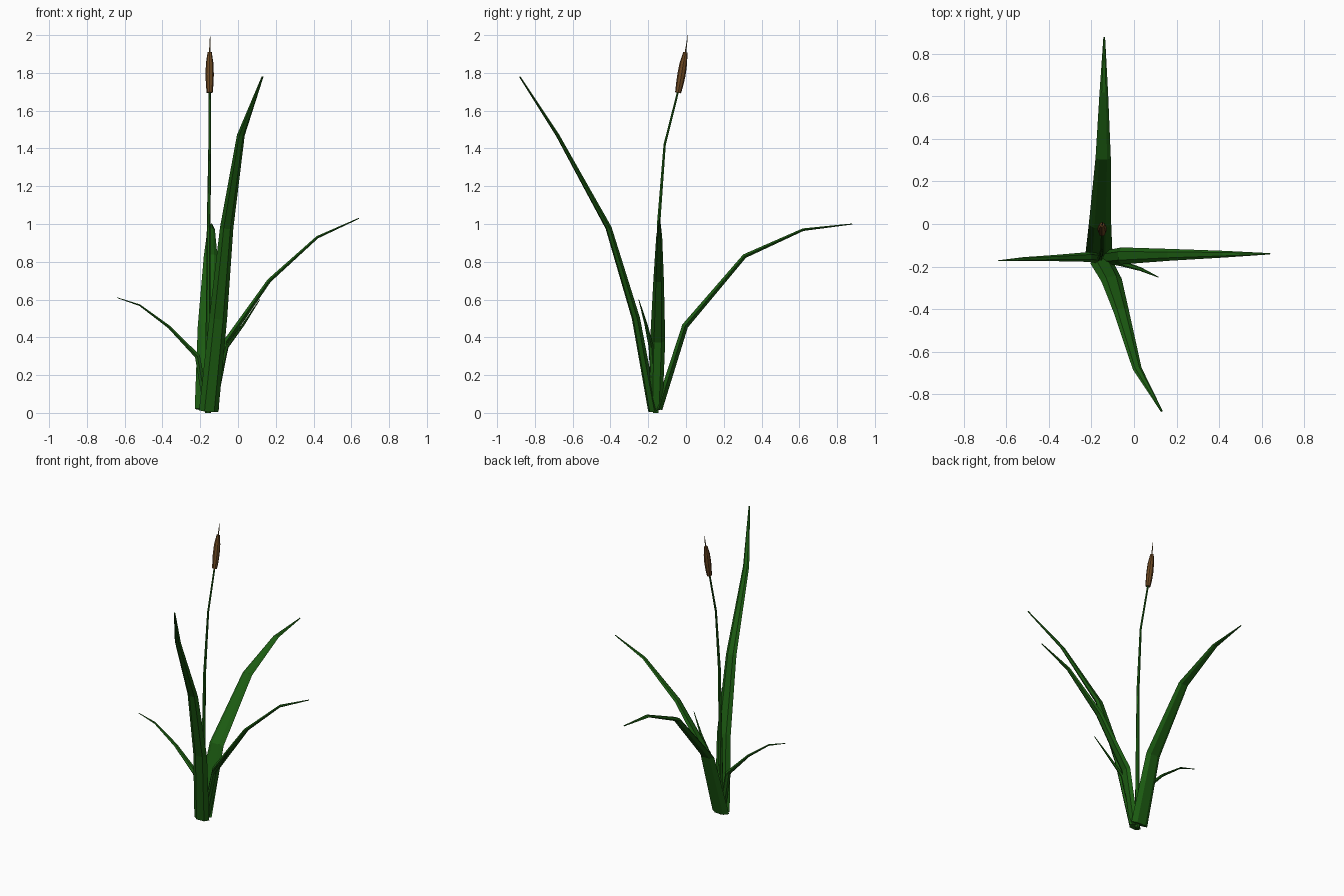
import bpy, bmesh, math
from mathutils import Vector


def material(name, color):
    m = bpy.data.materials.new(name)
    m.diffuse_color = (*color, 1)
    return m


GREEN = material("leaf_green", (0.012, 0.11, 0.006))
BROWN = material("seed_brown", (0.15, 0.065, 0.016))
TAN = material("spike_tan", (0.13, 0.08, 0.02))


def loft(name, rings, mat):
    """Skin a list of equal-length point rings into a closed flat-shaded solid."""
    bm = bmesh.new()
    vs = [[bm.verts.new(p) for p in ring] for ring in rings]
    n = len(vs[0])
    for a, b in zip(vs, vs[1:]):
        for i in range(n):
            j = (i + 1) % n
            bm.faces.new((a[i], a[j], b[j], b[i]))
    bm.faces.new(vs[0][::-1])
    bm.faces.new(vs[-1])
    bmesh.ops.recalc_face_normals(bm, faces=bm.faces)
    me = bpy.data.meshes.new(name)
    bm.to_mesh(me)
    bm.free()
    ob = bpy.data.objects.new(name, me)
    me.materials.append(mat)
    bpy.context.collection.objects.link(ob)
    return ob


def sweep(name, path, sizes, side, sides, mat):
    """Sweep an elliptical section (half width, half thickness) along a path."""
    pts = [Vector(p) for p in path]
    rings = []
    for i, p in enumerate(pts):
        t = (pts[min(i + 1, len(pts) - 1)] - pts[max(i - 1, 0)]).normalized()
        u = Vector(side)
        u = (u - t * u.dot(t)).normalized()
        v = t.cross(u)
        w, h = sizes[i]
        angles = [2 * math.pi * k / sides for k in range(sides)]
        rings.append([p + u * w * math.cos(a) + v * h * math.sin(a) for a in angles])
    return loft(name, rings, mat)


# Blades: path, half widths, half thicknesses, width direction
blades = {
    "tall_front_leaf": (
        [(-0.155, -0.175, 0.01), (-0.105, -0.265, 0.5), (-0.06, -0.41, 0.98),
         (0.015, -0.68, 1.47), (0.13, -0.88, 1.78)],
        [0.052, 0.048, 0.036, 0.021, 0.005], [0.025, 0.021, 0.016, 0.009, 0.004], (1, 0.15, 0)),
    "back_leaf": (
        [(-0.165, -0.145, 0.02), (-0.16, -0.005, 0.46), (-0.145, 0.31, 0.83),
         (-0.142, 0.62, 0.97), (-0.14, 0.88, 1.0)],
        [0.064, 0.053, 0.036, 0.02, 0.004], [0.023, 0.019, 0.013, 0.008, 0.003], (1, 0, 0)),
    "right_leaf": (
        [(-0.135, -0.16, 0.02), (-0.06, -0.15, 0.38), (0.165, -0.145, 0.7),
         (0.42, -0.142, 0.93), (0.64, -0.14, 1.03)],
        [0.035, 0.04, 0.028, 0.016, 0.003], [0.022, 0.018, 0.012, 0.008, 0.003], (0, 1, 0)),
    "left_leaf": (
        [(-0.165, -0.16, 0.02), (-0.215, -0.155, 0.3), (-0.365, -0.16, 0.455),
         (-0.52, -0.165, 0.57), (-0.64, -0.173, 0.61)],
        [0.026, 0.023, 0.015, 0.009, 0.002], [0.019, 0.016, 0.009, 0.005, 0.002], (0, 1, 0)),
    "small_leaf": (
        [(-0.14, -0.165, 0.02), (-0.06, -0.185, 0.35), (0.03, -0.212, 0.47),
         (0.115, -0.25, 0.6)],
        [0.018, 0.014, 0.009, 0.002], [0.012, 0.01, 0.006, 0.002], (0.4, 1, 0)),
}
for name, (path, widths, thick, side) in blades.items():
    sweep(name, path, list(zip(widths, thick)), side, 6, GREEN)

# Stalk
sweep("stalk", [(-0.16, -0.16, 0), (-0.155, -0.145, 1.0), (-0.15, -0.113, 1.42), (-0.15, -0.04, 1.71)],
      [(0.016,) * 2, (0.01,) * 2, (0.007,) * 2, (0.006,) * 2], (1, 0, 0), 6, GREEN)

# Seed head
sweep("seed_head", [(-0.15, -0.042, 1.695), (-0.15, -0.033, 1.74), (-0.15, -0.024, 1.79),
                    (-0.15, -0.014, 1.85), (-0.15, -0.003, 1.91)],
      [(r, r) for r in (0.016, 0.02, 0.022, 0.02, 0.011)], (1, 0, 0), 8, BROWN)

# Thin spike on top of the head
sweep("head_spike", [(-0.15, -0.004, 1.9), (-0.148, 0.003, 1.95), (-0.148, 0.01, 2.0)],
      [(0.005, 0.005), (0.003, 0.003), (0.0008, 0.0008)], (1, 0, 0), 6, TAN)
